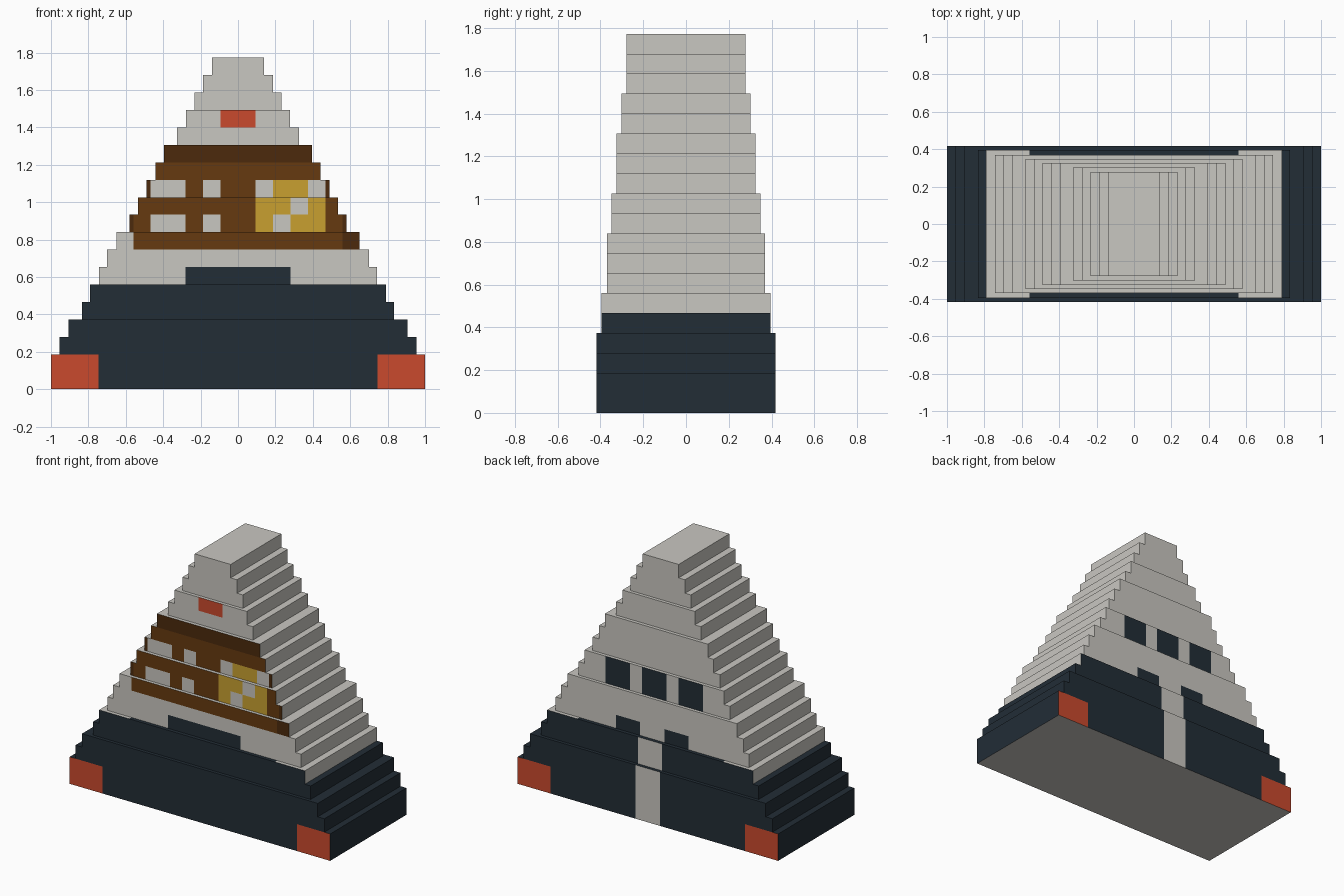
import bpy, bmesh
from mathutils import Vector

cube = bpy.data.objects.get("Cube")
if cube:
    bpy.data.objects.remove(cube, do_unlink=True)

U = 1.773 / 19      # one tile: height of a step and width of a painted tile


def linear(c):
    c /= 255
    return c / 12.92 if c <= 0.04045 else ((c + 0.055) / 1.055) ** 2.4


def material(name, rgb):
    m = bpy.data.materials.new(name)
    m.use_nodes = True
    col = (*[linear(c) for c in rgb], 1)
    m.diffuse_color = col
    bsdf = m.node_tree.nodes["Principled BSDF"]
    bsdf.inputs["Base Color"].default_value = col
    bsdf.inputs["Roughness"].default_value = 0.9
    return m


MATS = [material("pale_stone", (201, 199, 193)),
        material("dark_slate", (34, 45, 54)),
        material("orange_red", (202, 74, 45)),
        material("brown", (102, 58, 16)),
        material("dark_brown", (76, 42, 12)),
        material("yellow", (200, 160, 48))]
STONE, SLATE, ORANGE, BROWN, DARK, YELLOW = range(6)

# half width of each step from the bottom up; the first is two tiles tall
WIDTHS = [1.0, .955, .905, .835, .79, .743, .70, .65, .58, .535, .49,
          .44, .395, .325, .278, .232, .187, .138]
# half depth and the number of steps that share it
DEPTHS = [d for d, n in ((.418, 3), (.395, 2), (.37, 3), (.348, 2),
                         (.325, 3), (.301, 2), (.278, 3)) for _ in range(n)]

FULL = 99
corners = [(-FULL, -8, ORANGE), (8, FULL, ORANGE)]
panes = [(-5, -3, STONE), (-2, -1, STONE)]
door = [(-1, 1, STONE)]
windows = [(-4, -2, SLATE), (-1, 1, SLATE), (2, 4, SLATE)]

# painted tiles on each step, as (from, to, colour) in tiles along x
FRONT = {
    0: corners,
    5: [(-3, 3, SLATE)],
    7: [(-6, 6, BROWN), (6, FULL, DARK)],
    8: [(-FULL, -6, DARK), (6, FULL, DARK), (1, 2, YELLOW),
        (2, 3, STONE), (3, 5, YELLOW)] + panes,
    9: [(1, 3, YELLOW), (3, 4, STONE), (4, 5, YELLOW)],
    10: [(-FULL, -5, DARK), (5, FULL, DARK), (1, 2, STONE),
         (2, 4, YELLOW), (4, 5, STONE)] + panes,
    14: [(-1, 1, ORANGE)],
}
BACK = {
    0: corners + door, 1: door, 2: door, 3: door, 4: door,
    5: [(-3, -1, SLATE), (1, 3, SLATE)],
    8: windows, 9: windows,
}
TREAD = {4: [(-6, 6, SLATE)]}


def base_colour(step, normal):
    """Colour of a face before any tiles are painted on it."""
    if normal.z < -.5:
        return STONE
    if step < 4 or (step == 4 and abs(normal.y) > .5):
        return SLATE
    if normal.y < -.5 and 8 <= step <= 11:
        return BROWN
    if normal.y < -.5 and step == 12:
        return DARK
    return STONE


def build_step(i, z0, z1):
    w, d = WIDTHS[i], DEPTHS[i]
    bm = bmesh.new()
    bmesh.ops.create_cube(bm, size=1)
    for v in bm.verts:
        v.co = Vector((v.co.x * 2 * w, v.co.y * 2 * d, z0 if v.co.z < 0 else z1))
    # slice the step wherever a painted tile starts or ends
    tiles = [t for side in (FRONT, BACK, TREAD) for t in side.get(i, [])]
    for cut in sorted({c for a, b, _ in tiles for c in (a, b)}):
        if abs(cut * U) < w - .002:
            bmesh.ops.bisect_plane(bm, geom=bm.verts[:] + bm.edges[:] + bm.faces[:],
                                   plane_co=(cut * U, 0, 0), plane_no=(1, 0, 0))
    bm.normal_update()
    for f in bm.faces:
        n, x = f.normal, f.calc_center_median().x / U
        f.material_index = base_colour(i, n)
        side = FRONT if n.y < -.5 else BACK if n.y > .5 else TREAD if n.z > .5 else {}
        for a, b, colour in side.get(i, []):
            if a < x < b:
                f.material_index = colour
    name = f"{'base' if i < 4 else 'tower'}_step_{i + 1}"
    mesh = bpy.data.meshes.new(name)
    for m in MATS:
        mesh.materials.append(m)
    bm.to_mesh(mesh)
    bm.free()
    bpy.context.collection.objects.link(bpy.data.objects.new(name, mesh))


# stack the steps
for i in range(len(WIDTHS)):
    build_step(i, (i + 1) * U if i else 0, (i + 2) * U)
